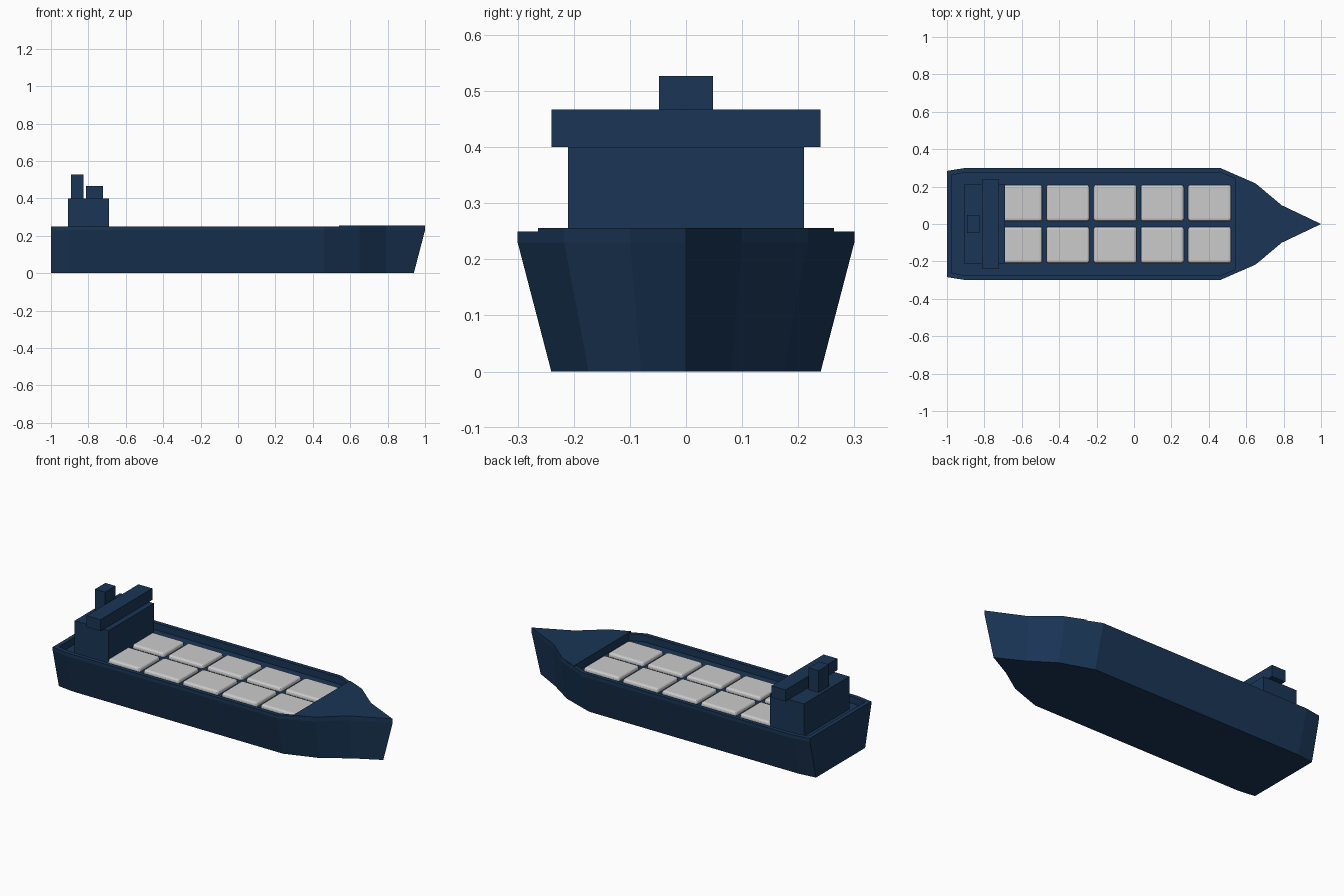
import bpy, bmesh

if "Cube" in bpy.data.objects:
    bpy.data.objects.remove(bpy.data.objects["Cube"])

navy = bpy.data.materials.new("navy_paint")
navy.diffuse_color = (0.010, 0.036, 0.092, 1)
navy.use_nodes = True
navy.node_tree.nodes["Principled BSDF"].inputs["Base Color"].default_value = navy.diffuse_color


def finish(name, bm, mat=None):
    bmesh.ops.recalc_face_normals(bm, faces=bm.faces)
    mesh = bpy.data.meshes.new(name)
    bm.to_mesh(mesh)
    bm.free()
    obj = bpy.data.objects.new(name, mesh)
    bpy.context.collection.objects.link(obj)
    if mat:
        mesh.materials.append(mat)
    return obj


def ring(half, z, width=1.0, bow=None, stern=None):
    """Mirror a half outline (ending on the bow tip) into a full ring."""
    pts = [[x, y * width] for x, y in half]
    if bow is not None:
        pts[-1][0] = bow
    if stern is not None:
        pts[0][0] = stern
    pts += [[x, -y] for x, y in reversed(pts[:-1])]
    return [(x, y, z) for x, y in pts]


def loft(name, rings, mat):
    bm = bmesh.new()
    vs = [[bm.verts.new(p) for p in r] for r in rings]
    n = len(vs[0])
    for a, b in zip(vs, vs[1:]):
        for i in range(n):
            j = (i + 1) % n
            bm.faces.new((a[i], a[j], b[j], b[i]))
    bm.faces.new(vs[0])
    bm.faces.new(vs[-1])
    return finish(name, bm, mat)


def box(name, x0, x1, y0, y1, z0, z1, mat=None, round_corners=0):
    bm = bmesh.new()
    bmesh.ops.create_cube(bm, size=1)
    for v in bm.verts:
        v.co.x = x0 + (v.co.x + 0.5) * (x1 - x0)
        v.co.y = y0 + (v.co.y + 0.5) * (y1 - y0)
        v.co.z = z0 + (v.co.z + 0.5) * (z1 - z0)
    if round_corners:
        bmesh.ops.bevel(bm, geom=bm.edges[:], offset=round_corners,
                        segments=3, affect='EDGES', profile=0.5)
    return finish(name, bm, mat)


# Hull: flared sides, upright rail, sunken main deck
outline = [(-1, 0.284), (-0.9, 0.30), (0.46, 0.30),
           (0.65, 0.217), (0.79, 0.10), (1, 0)]
loft("hull", [ring(outline, 0, 0.8, bow=0.94),
              ring(outline, 0.23),
              ring(outline, 0.25),
              ring(outline, 0.25, 0.92, 0.95, -0.975),
              ring(outline, 0.21, 0.92, 0.95, -0.975)], navy)

# Raised foredeck with its bulkhead down to the main deck
fore = [(0.54, 0.264)] + outline[3:]
loft("foredeck", [ring(fore, 0.21, 0.92, 0.95),
                  ring(fore, 0.25, 0.92, 0.95),
                  ring(fore, 0.25),
                  ring(fore, 0.256)], navy)

# Cargo hatch covers in two rows
for col in range(5):
    x = 0.404 - col * 0.2525
    for side in (-1, 1):
        y = side * 0.1125
        box("hatch_cover", x - 0.115, x + 0.115, y - 0.097, y + 0.097,
            0.195, 0.232, None, 0.014)

# Superstructure at the stern
box("deckhouse", -0.91, -0.69, -0.21, 0.21, 0.20, 0.40, navy)
box("bridge", -0.812, -0.722, -0.24, 0.24, 0.40, 0.467, navy)
box("funnel", -0.892, -0.827, -0.048, 0.048, 0.40, 0.527, navy)
